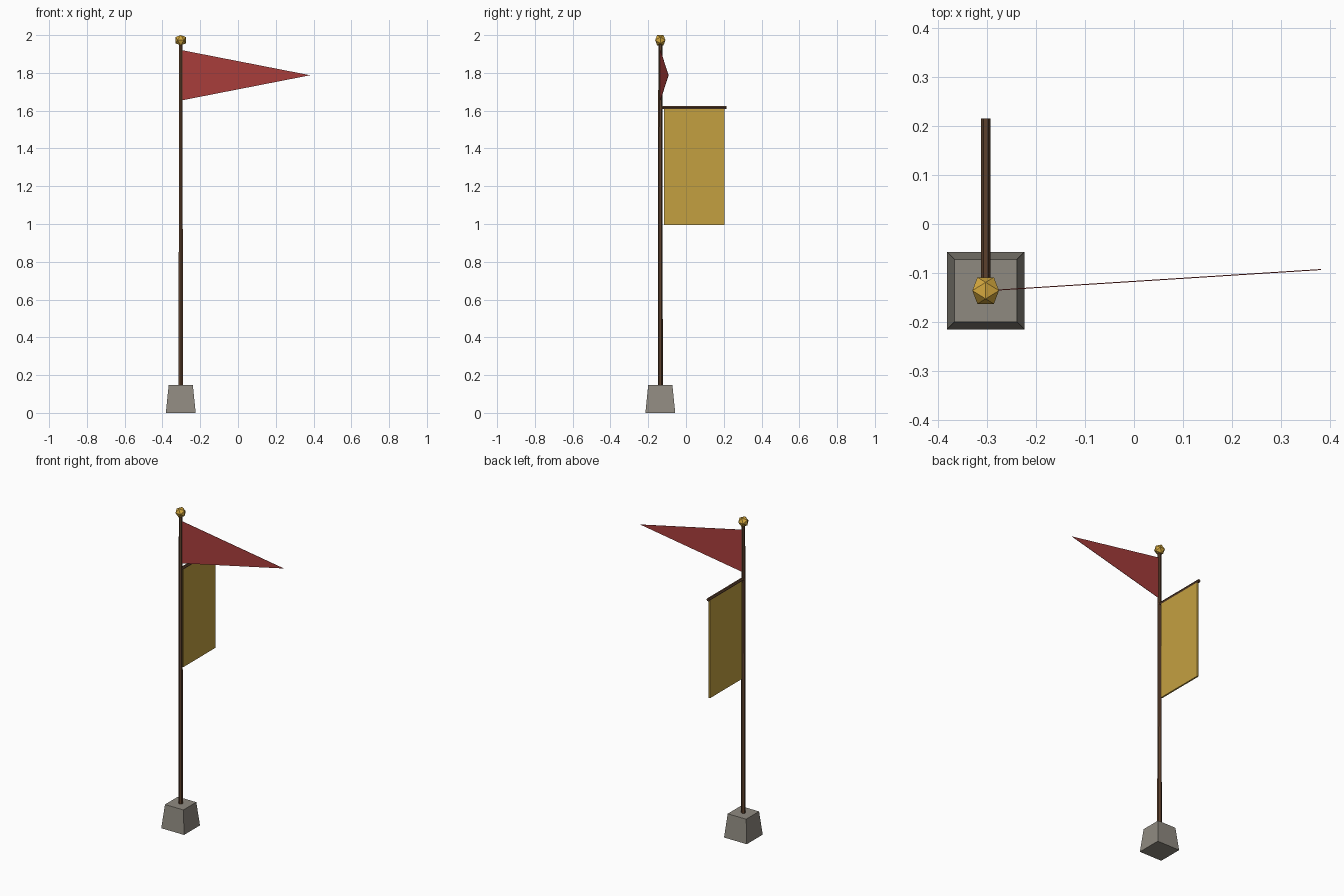
import bpy, bmesh, math
from mathutils import Matrix, Vector

if "Cube" in bpy.data.objects:
    bpy.data.objects.remove(bpy.data.objects["Cube"])

POLE_X, POLE_Y = -0.303, -0.136


def material(name, rgb):
    lin = [(c / 255 / 12.92) if c < 11 else ((c / 255 + 0.055) / 1.055) ** 2.4 for c in rgb]
    mat = bpy.data.materials.new(name)
    mat.use_nodes = True
    mat.diffuse_color = (*lin, 1)
    mat.node_tree.nodes["Principled BSDF"].inputs["Base Color"].default_value = (*lin, 1)
    return mat


def add_object(name, bm, mat):
    bmesh.ops.recalc_face_normals(bm, faces=bm.faces)
    mesh = bpy.data.meshes.new(name)
    bm.to_mesh(mesh)
    bm.free()
    mesh.materials.append(mat)
    obj = bpy.data.objects.new(name, mesh)
    bpy.context.collection.objects.link(obj)
    return obj


def rod(name, start, end, r1, r2, sides, mat, turn=0):
    """Tapered prism between two points, turned about its own axis."""
    start, end = Vector(start), Vector(end)
    axis = end - start
    spin = Matrix.Rotation(math.radians(turn), 4, 'Z')
    aim = Matrix.Rotation(Vector((0, 0, 1)).angle(axis), 4, 'X').inverted()
    bm = bmesh.new()
    bmesh.ops.create_cone(bm, cap_ends=True, segments=sides, radius1=r1, radius2=r2,
                          depth=axis.length,
                          matrix=Matrix.Translation((start + end) / 2) @ aim @ spin)
    return add_object(name, bm, mat)


def sheet(name, corners, thickness, mat):
    """Flat cloth panel, thickened evenly to both sides."""
    pts = [Vector(c) for c in corners]
    normal = (pts[1] - pts[0]).cross(pts[2] - pts[0]).normalized()
    bm = bmesh.new()
    face = bm.faces.new([bm.verts.new(p - normal * thickness / 2) for p in pts])
    grown = bmesh.ops.extrude_face_region(bm, geom=[face], use_keep_orig=True)["geom"]
    verts = [g for g in grown if isinstance(g, bmesh.types.BMVert)]
    bmesh.ops.translate(bm, verts=verts, vec=normal * thickness)
    return add_object(name, bm, mat)


stone = material("stone grey", (143, 138, 128))
wood = material("dark wood", (92, 64, 44))
red = material("pennant red", (170, 62, 60))
yellow = material("banner yellow", (196, 160, 64))
gold = material("finial gold", (212, 168, 62))

# Square tapered foot
rod("stone_base", (POLE_X, POLE_Y, 0), (POLE_X, POLE_Y, 0.147),
    0.079 * math.sqrt(2), 0.064 * math.sqrt(2), 4, stone, 45)

# Pole and the crossbar that points to the back
rod("pole", (POLE_X, POLE_Y, 0.14), (POLE_X, POLE_Y, 1.96), 0.0135, 0.0105, 6, wood)
rod("crossbar", (POLE_X, POLE_Y, 1.616), (POLE_X, 0.2155, 1.616), 0.0095, 0.0095, 6, wood, 30)

# Faceted ball on top, resting on an edge
bm = bmesh.new()
tilt = math.atan(2 / (1 + math.sqrt(5)))
bmesh.ops.create_icosphere(bm, subdivisions=1, radius=0.032,
                           matrix=Matrix.Translation((POLE_X, POLE_Y, 1.973))
                           @ Matrix.Rotation(math.pi / 2, 4, 'Z')
                           @ Matrix.Rotation(-tilt, 4, 'Y'))
add_object("finial", bm, gold)

# Cloth: three-cornered pennant and hanging banner
sheet("pennant", [(-0.296, POLE_Y, 1.655), (0.382, -0.093, 1.7875), (-0.296, POLE_Y, 1.92)],
      0.002, red)
low, high, near, far = 0.995, 1.612, -0.117, 0.203
sheet("banner", [(POLE_X, near, low), (POLE_X, far, low), (POLE_X, far, high), (POLE_X, near, high)],
      0.01, yellow)
